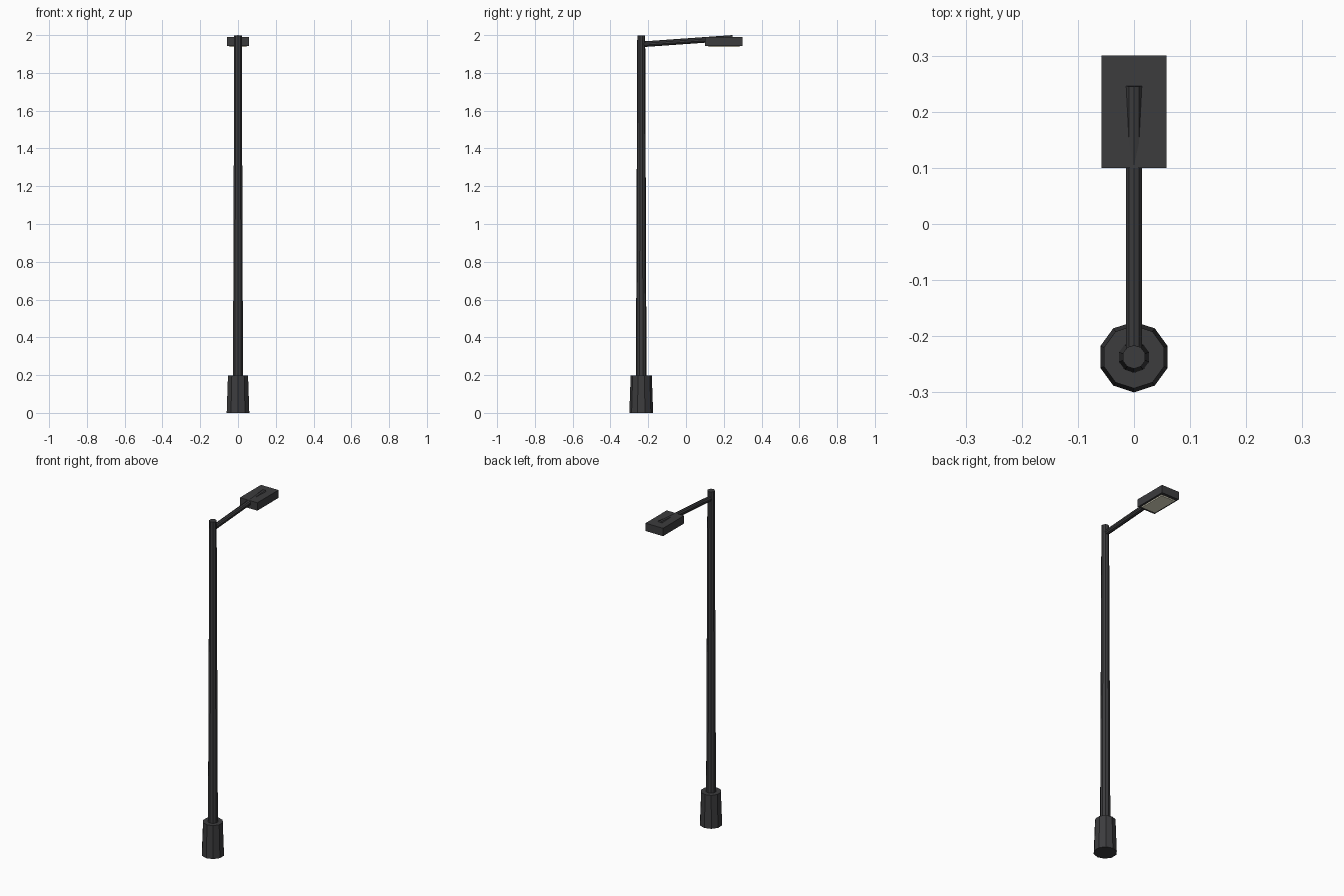
import bpy
from mathutils import Vector

if "Cube" in bpy.data.objects:
    bpy.data.objects.remove(bpy.data.objects["Cube"])

def material(name, rgb):
    m = bpy.data.materials.new(name)
    m.diffuse_color = (*rgb, 1)
    m.use_nodes = True
    m.node_tree.nodes["Principled BSDF"].inputs["Base Color"].default_value = m.diffuse_color
    return m

DARK = material("dark_metal", (0.045, 0.045, 0.048))
PALE = material("pale_lens", (0.8, 0.77, 0.6))

def tube(name, a, b, r1, r2, sides):
    a, b = Vector(a), Vector(b)
    d = b - a
    bpy.ops.mesh.primitive_cone_add(
        vertices=sides, radius1=r1, radius2=r2, depth=d.length,
        location=(a + b) / 2, rotation=d.to_track_quat('Z', 'Y').to_euler())
    o = bpy.context.object
    o.name = name
    o.data.materials.append(DARK)
    return o

def box(name, lo, hi, mat):
    lo, hi = Vector(lo), Vector(hi)
    bpy.ops.mesh.primitive_cube_add(size=1, location=(lo + hi) / 2)
    o = bpy.context.object
    o.name = name
    o.scale = hi - lo
    bpy.ops.object.transform_apply(location=False, rotation=False)
    o.data.materials.append(mat)
    return o

Y = -0.237  # pole axis

# Footing and tapered pole
tube("base", (0, Y, 0), (0, Y, 0.197), 0.063, 0.056, 10)
tube("pole", (0, Y, 0.19), (0, Y, 1.997), 0.028, 0.021, 10)

# Rising arm that runs through the top of the lamp head
tube("arm", (0, Y, 1.951), (0, 0.246, 1.985), 0.015, 0.015, 10)

# Lamp head with a lens below
box("lamp_head", (-0.058, 0.10, 1.943), (0.058, 0.30, 1.990), DARK)
box("lens", (-0.046, 0.118, 1.936), (0.046, 0.282, 1.950), PALE)
